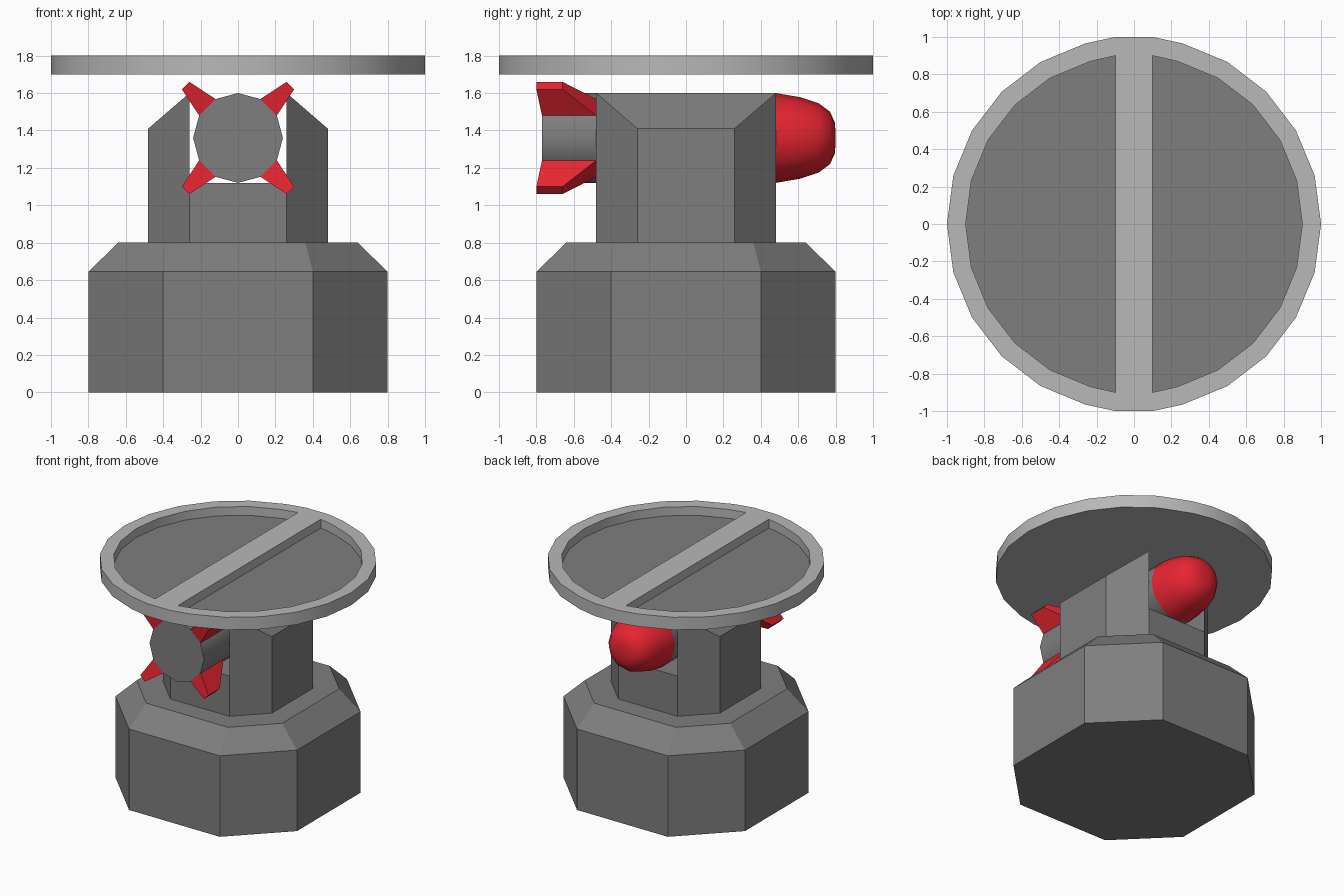
import bpy, bmesh
from math import sin, cos, pi, radians
from mathutils import Matrix

cube = bpy.data.objects.get("Cube")
if cube:
    bpy.data.objects.remove(cube, do_unlink=True)


def material(name, color):
    m = bpy.data.materials.new(name)
    m.use_nodes = True
    m.diffuse_color = (*color, 1)
    m.node_tree.nodes["Principled BSDF"].inputs["Base Color"].default_value = (*color, 1)
    return m


dark = material("dark_grey", (0.21, 0.21, 0.21))
light = material("light_grey", (0.48, 0.48, 0.48))
red = material("red", (0.80, 0.018, 0.03))


def finish(name, bm, mats, smooth=None):
    bmesh.ops.recalc_face_normals(bm, faces=bm.faces)
    mesh = bpy.data.meshes.new(name)
    bm.to_mesh(mesh)
    bm.free()
    for m in mats:
        mesh.materials.append(m)
    ob = bpy.data.objects.new(name, mesh)
    bpy.context.collection.objects.link(ob)
    if smooth:
        bpy.ops.object.select_all(action='DESELECT')
        ob.select_set(True)
        bpy.context.view_layer.objects.active = ob
        bpy.ops.object.shade_smooth_by_angle(angle=radians(smooth))
    return ob


def loft(bm, rings, cap_start=True, cap_end=True):
    """Join equal-length rings of points with quads and optional caps."""
    loops = [[bm.verts.new(p) for p in ring] for ring in rings]
    for a, b in zip(loops, loops[1:]):
        for i in range(len(a)):
            j = (i + 1) % len(a)
            bm.faces.new((a[i], a[j], b[j], b[i]))
    if cap_start:
        bm.faces.new(loops[0][::-1])
    if cap_end:
        bm.faces.new(loops[-1])
    return loops


def octagon(w, c, z):
    return [(w, -c, z), (w, c, z), (c, w, z), (-c, w, z),
            (-w, c, z), (-w, -c, z), (-c, -w, z), (c, -w, z)]


# Chamfered octagonal base
bm = bmesh.new()
loft(bm, [octagon(0.8, 0.4, 0), octagon(0.8, 0.4, 0.645), octagon(0.64, 0.36, 0.8)])
finish("base", bm, [dark])

# Cradle: slotted profile whose outer corners are cut back
half = [(0.26, 0.8), (0.48, 0.8), (0.48, 1.41), (0.26, 1.6), (0.26, 1.12)]
profile = half + [(-x, z) for x, z in half[::-1]]
bm = bmesh.new()
ends = loft(bm, [[(x, s * (0.48 if abs(x) < 0.3 else 0.26), z) for x, z in profile]
                 for s in (-1, 1)], False, False)
for e in ends:
    bm.faces.new(e[:5])
    bm.faces.new(e[5:])
    bm.faces.new((e[0], e[4], e[5], e[9]))
finish("cradle", bm, [dark])

# Missile body and nose
AXIS = 1.36


def ring(y, r, n=12):
    return [(r * cos(2 * pi * i / n), y, AXIS + r * sin(2 * pi * i / n)) for i in range(n)]


bm = bmesh.new()
loft(bm, [ring(-0.77, 0.24), ring(0.48, 0.24)])
finish("missile_body", bm, [dark], 40)

bm = bmesh.new()
nose = [(0.48, 0.24), (0.61, 0.218), (0.71, 0.185), (0.77, 0.14), (0.795, 0.085), (0.8, 0.03)]
loft(bm, [ring(y, r) for y, r in nose], cap_start=False)
finish("missile_nose", bm, [red], 60)

# Four swept tail fins rising from the diagonal sides of the body
for k in range(4):
    bm = bmesh.new()
    root = [(0.12, 0.208), (0.208, 0.12)]
    tip = [(0.26, 0.30), (0.30, 0.26)]

    def section(pts, y0, y1):
        (ax, az), (bx, bz) = pts
        return [(ax, y0, az), (bx, y0, bz), (bx, y1, bz), (ax, y1, az)]

    loft(bm, [section(root, -0.77, -0.48), section(tip, -0.8, -0.66)])
    turn = Matrix.Translation((0, 0, AXIS)) @ Matrix.Rotation(k * pi / 2, 4, 'Y')
    bm.transform(turn)
    finish(f"tail_fin_{k + 1}", bm, [red])

# Round lid with two half-round recesses and a central bar
BAR, TOP, FLOOR, UNDER = 0.1, 1.8, 1.73, 1.7


def arc(r, z, s):
    pts = [(r * cos(radians(a)), r * sin(radians(a))) for a in range(75, -90, -15)]
    return [(s * x, y, z) for x, y in [(BAR, r)] + pts + [(BAR, -r)]]


bm = bmesh.new()
rim, under, bar = {}, {}, {}
for s in (1, -1):
    outer, low, inner, floor = [[bm.verts.new(p) for p in arc(r, z, s)] for r, z in
                                ((1, TOP), (1, UNDER), (0.9, TOP), (0.9, FLOOR))]
    for a, b in ((low, outer), (outer, inner), (inner, floor)):
        for i in range(len(a) - 1):
            bm.faces.new((a[i], a[i + 1], b[i + 1], b[i]))
    bm.faces.new((inner[0], inner[-1], floor[-1], floor[0]))
    bm.faces.new(floor).material_index = 1
    rim[s], under[s] = outer, low
    bar[s] = [outer[0], inner[0], inner[-1], outer[-1]]
bm.faces.new(bar[1] + bar[-1][::-1])
bm.faces.new(under[1] + under[-1][::-1])
for i in (0, -1):
    bm.faces.new((rim[1][i], rim[-1][i], under[-1][i], under[1][i]))
finish("lid", bm, [light, dark], 30)
